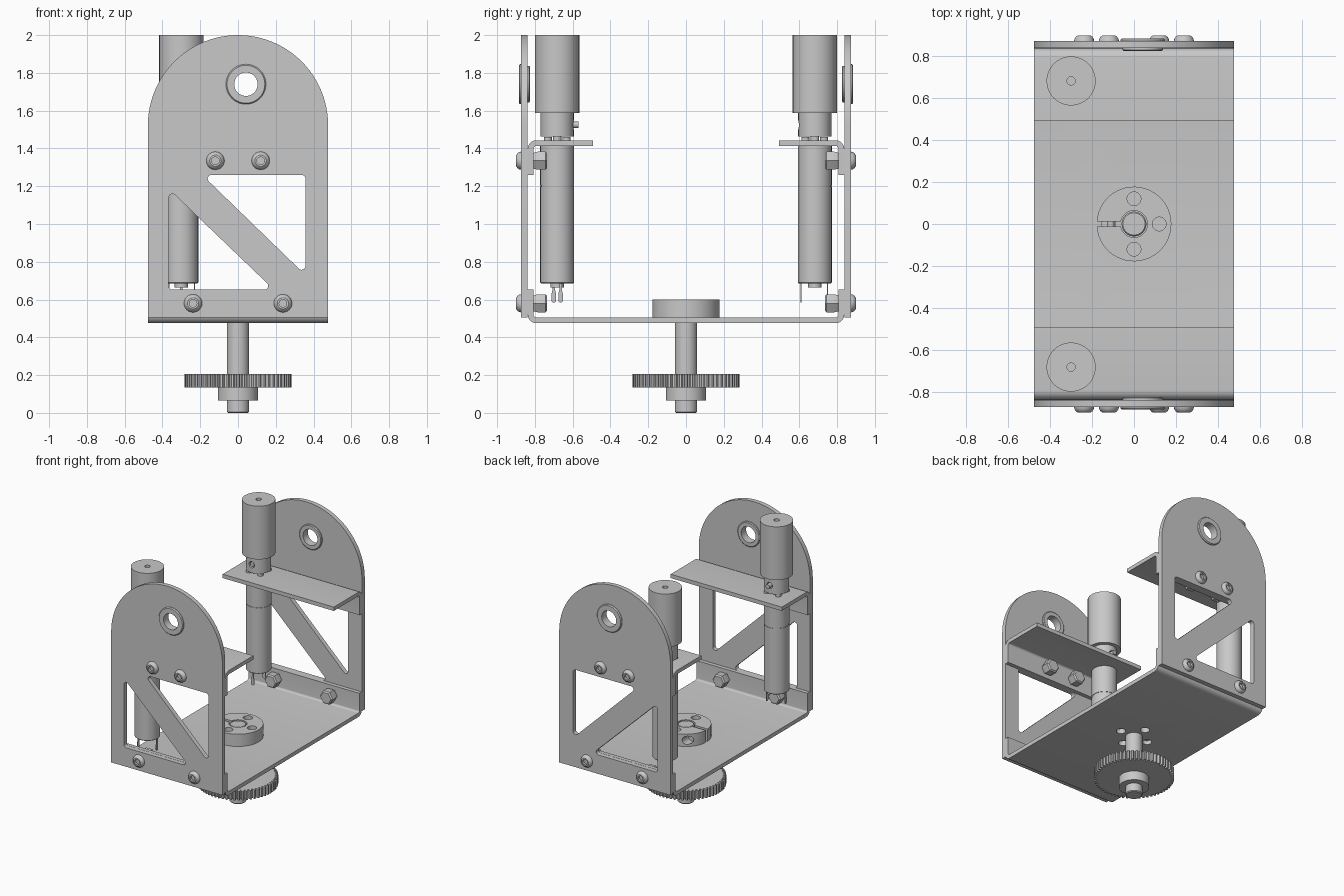
import bpy, bmesh, math
from mathutils import Vector, Matrix

if "Cube" in bpy.data.objects:
    bpy.data.objects.remove(bpy.data.objects["Cube"])

grey = bpy.data.materials.new("plain_grey")
grey.use_nodes = True
COLOUR = (0.58, 0.58, 0.58, 1)
grey.diffuse_color = COLOUR
grey.node_tree.nodes["Principled BSDF"].inputs["Base Color"].default_value = COLOUR

parts = []
ALONG_X = Matrix(((0, 0, 1), (1, 0, 0), (0, 1, 0))).to_4x4()   # outline lies in y, z
ALONG_Y = Matrix.Rotation(math.pi / 2, 4, 'X')                 # outline lies in x, z
UP = Vector((0, 0, 1))


def finish(name, bm, matrix):
    bmesh.ops.recalc_face_normals(bm, faces=bm.faces[:])
    mesh = bpy.data.meshes.new(name)
    bm.transform(matrix)
    bm.to_mesh(mesh)
    bm.free()
    mesh.materials.append(grey)
    ob = bpy.data.objects.new(name, mesh)
    bpy.context.collection.objects.link(ob)
    parts.append(ob)
    return ob


def arc(x, y, r, start, end, n):
    steps = [start + (end - start) * i / (n - 1) for i in range(n)]
    return [(x + r * math.cos(a), y + r * math.sin(a)) for a in steps]


def circle(x, y, r, n=32):
    return arc(x, y, r, 0, math.tau * (n - 1) / n, n)


def rounded(corners, n=6):
    """Outline with a fillet radius given for each corner (x, y, radius)."""
    out = []
    for i, (x, y, r) in enumerate(corners):
        p = Vector((x, y))
        if not r:
            out.append((x, y))
            continue
        a = (Vector(corners[i - 1][:2]) - p).normalized()
        b = (Vector(corners[(i + 1) % len(corners)][:2]) - p).normalized()
        half = a.angle(b) / 2
        centre = p + (a + b).normalized() * r / math.sin(half)
        reach = r / math.tan(half)
        t0 = (p + a * reach - centre).normalized()
        t1 = (p + b * reach - centre).normalized()
        out += [tuple(centre + t0.slerp(t1, k / n) * r) for k in range(n + 1)]
    return out


def extrude(name, loops, depth, matrix):
    """Solid from an outer outline and any hole outlines."""
    bm = bmesh.new()
    for loop in loops:
        vs = [bm.verts.new((x, y, 0)) for x, y in loop]
        for i, v in enumerate(vs):
            bm.edges.new((vs[i - 1], v))
    bmesh.ops.triangle_fill(bm, edges=bm.edges[:], use_beauty=True, normal=UP)
    new = bmesh.ops.extrude_face_region(bm, geom=bm.faces[:])["geom"]
    bmesh.ops.translate(bm, vec=UP * depth,
                        verts=[v for v in new if isinstance(v, bmesh.types.BMVert)])
    return finish(name, bm, matrix)


def lathe(name, profile, loc=(0, 0, 0), axis=UP, steps=32):
    """Turn (radius, height) points about an axis."""
    bm = bmesh.new()
    vs = [bm.verts.new((r, 0, h)) for r, h in profile]
    edges = [bm.edges.new(pair) for pair in zip(vs, vs[1:])]
    bmesh.ops.spin(bm, geom=vs + edges, axis=UP, cent=(0, 0, 0),
                   angle=math.tau, steps=steps)
    bmesh.ops.remove_doubles(bm, verts=bm.verts[:], dist=0.0001)
    turn = axis.to_track_quat('Z', 'Y').to_matrix().to_4x4()
    return finish(name, bm, Matrix.Translation(loc) @ turn)


def rod(name, r, length, loc, axis=UP, steps=32):
    return lathe(name, [(0, 0), (r, 0), (r, length), (0, length)], loc, axis, steps)


def cut(ob, cutter):
    mod = ob.modifiers.new("hole", 'BOOLEAN')
    mod.operation, mod.object, mod.solver = 'DIFFERENCE', cutter, 'EXACT'
    bpy.context.view_layer.objects.active = ob
    bpy.ops.object.modifier_apply(modifier=mod.name)
    parts.remove(cutter)
    bpy.data.objects.remove(cutter)


W = 0.477          # half width of the frame
OUT, IN = 0.873, 0.838   # faces of the side plates
T = 0.03           # sheet thickness

# Base channel with upturned flanges
half = [(IN, 0.475, 0.045), (IN, 0.653, 0), (IN - T, 0.653, 0), (IN - T, 0.505, 0.015)]
channel = half + [(-y, z, r) for y, z, r in reversed(half)]
base = extrude("base_channel", [rounded(channel)], 2 * W,
               ALONG_X @ Matrix.Translation((0, 0, -W)))
for x, y in ((0.12, 0), (-0.12, 0), (0, 0.12), (0, -0.12)):
    cut(base, rod("hole_cutter", 0.033, 0.1, (x, y, 0.44)))

# Side plates: arched outline, two triangular windows, bushing hole
BX, BZ = 0.042, 1.74
arch = [(-W, 0.505), (W, 0.505)] + arc(0, 2 - W, W, 0, math.pi, 49)
upper = rounded([(-0.19, 1.26, 0.02), (0.357, 1.26, 0.02), (0.357, 0.73, 0.02)])
lower = rounded([(-0.367, 1.186, 0.02), (-0.367, 0.652, 0.02), (0.19, 0.652, 0.02)])

for side, s in (("front", -1), ("back", 1)):
    out = Vector((0, s, 0))
    y0 = -IN if s < 0 else OUT
    extrude(side + "_plate", [arch, upper, lower, circle(BX, BZ, 0.08)], OUT - IN,
            Matrix.Translation((0, y0, 0)) @ ALONG_Y)
    lathe(side + "_bushing",
          [(0.062, 0.825), (0.09, 0.825), (0.096, 0.83), (0.096, IN), (0.08, IN), (0.08, OUT),
           (0.106, OUT), (0.106, 0.878), (0.1, 0.885), (0.062, 0.885), (0.062, 0.825)],
          (BX, 0, BZ), out, 40)

    # Motor shelf, an angle bracket
    shelf = [(s * IN, 1.26, 0), (s * IN, 1.443, 0.045), (s * 0.493, 1.443, 0),
             (s * 0.493, 1.413, 0), (s * (IN - T), 1.413, 0.015), (s * (IN - T), 1.26, 0)]
    extrude(side + "_shelf", [rounded(shelf)], 2 * W,
            ALONG_X @ Matrix.Translation((0, 0, -W)))

    # Button head bolts and hex nuts
    for x, z in ((-0.12, 1.335), (0.12, 1.335), (-0.238, 0.58), (0.238, 0.58)):
        lathe(side + "_bolt_head",
              [(0, 0.882), (0.02, 0.882), (0.02, 0.899), (0.03, 0.899), (0.04, 0.892),
               (0.046, 0.882), (0.048, OUT), (0, OUT)], (x, 0, z), out, 24)
        lathe(side + "_nut",
              [(0, 0.735), (0.045, 0.735), (0.055, 0.745), (0.055, 0.785),
               (0.048, IN - T), (0, IN - T)], (x, 0, z), out, 6)

    # Gear motor hanging below the shelf
    mx, my = -0.3, s * 0.682
    lathe(side + "_motor",
          [(0, 0.665), (0.035, 0.665), (0.035, 0.685), (0.085, 0.685), (0.09, 0.69),
           (0.09, 1.198), (0.087, 1.198), (0.087, 1.203), (0.09, 1.203),
           (0.09, 1.413), (0, 1.413)], (mx, my, 0))
    rod(side + "_motor_shaft", 0.022, 0.4, (mx, my, 1.42))
    for i in range(4):
        a = math.pi / 4 + i * math.pi / 2
        rod(side + "_shelf_screw", 0.021, 0.018,
            (mx + 0.07 * math.cos(a), my + 0.07 * math.sin(a), 1.443), UP, 16)
    for k in (-1, 1):
        blade = rounded([(-0.012, 0.585, 0.01), (0.012, 0.585, 0.01), (0.012, 0.63, 0.005),
                         (0.007, 0.65, 0), (0.007, 0.69, 0), (-0.007, 0.69, 0),
                         (-0.007, 0.65, 0), (-0.012, 0.63, 0.005)], 4)
        if s < 0:
            place = Matrix.Translation((mx + 0.067 * k, my + 0.018 * k, 0)) @ ALONG_X
        else:
            place = Matrix.Translation((mx, my + 0.07 * k, 0)) @ ALONG_Y
        extrude(side + "_motor_terminal", [blade], 0.005, place)

    # Coupler collar, its set screw and the tall cap
    collar = rod(side + "_collar", 0.088, 0.13, (mx, my, 1.462))
    cut(collar, rod("hole_cutter", 0.024, 0.08, (mx, my - s * 0.05, 1.525), -out, 20))
    rod(side + "_set_screw", 0.017, 0.08 if s > 0 else 0.112, (mx, my, 1.525), -out, 16)
    extrude(side + "_cap", [circle(0, 0, 0.117, 40), circle(0, 0, 0.02, 20)], 0.413,
            Matrix.Translation((mx, my, 1.587)))

# Clamping hub: split ring with three mounting holes and a pinch screw
outer = arc(0, 0, 0.178, -math.pi + 0.07, math.pi - 0.07, 49)
inner = arc(0, 0, 0.064, math.pi - 0.2, -math.pi + 0.2, 33)
holes = [circle(x, y, 0.033, 20) for x, y in ((0.12, 0), (0, 0.12), (0, -0.12))]
hub = extrude("clamp_hub", [outer + inner] + holes, 0.095, Matrix.Translation((0, 0, 0.505)))
cut(hub, rod("hole_cutter", 0.032, 0.2, (-0.11, 0.08, 0.553), Vector((0, 1, 0)), 20))
rod("pinch_screw", 0.016, 0.1, (-0.11, -0.05, 0.553), Vector((0, 1, 0)), 16)

# Main shaft and drive gear
lathe("main_shaft", [(0, 0), (0.053, 0), (0.059, 0.006), (0.059, 0.59), (0.053, 0.597),
                     (0, 0.597)])
TEETH = 60
teeth = []
for i in range(TEETH):
    for turn, r in ((-0.36, 0.262), (-0.18, 0.283), (0.18, 0.283), (0.36, 0.262)):
        a = (i + turn) * math.tau / TEETH
        teeth.append((r * math.cos(a), r * math.sin(a)))
extrude("drive_gear", [teeth, circle(0, 0, 0.058)], 0.07, Matrix.Translation((0, 0, 0.135)))
rod("gear_boss", 0.107, 0.075, (0, 0, 0.065), UP, 40)

# Smooth the round faces and keep the edges sharp
bpy.ops.object.select_all(action='DESELECT')
for ob in parts:
    ob.select_set(True)
bpy.context.view_layer.objects.active = parts[0]
bpy.ops.object.shade_smooth_by_angle(angle=math.radians(30))
